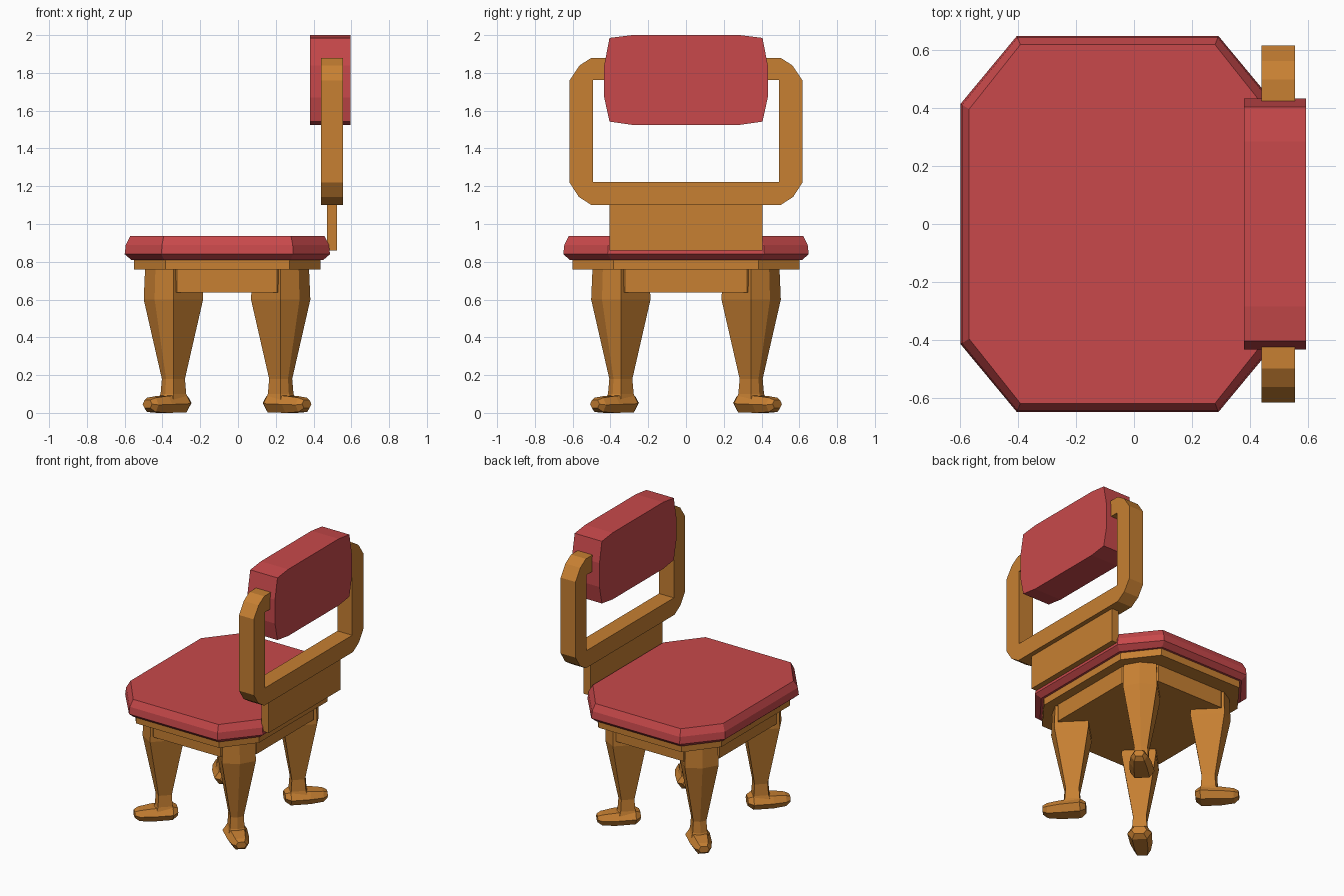
import bpy, bmesh, math
from mathutils import Vector

if "Cube" in bpy.data.objects:
    bpy.data.objects.remove(bpy.data.objects["Cube"])


def material(name, rgb):
    m = bpy.data.materials.new(name)
    m.diffuse_color = (*rgb, 1)
    m.use_nodes = True
    m.node_tree.nodes["Principled BSDF"].inputs["Base Color"].default_value = m.diffuse_color
    return m


RED = material("red upholstery", (0.58, 0.066, 0.07))
WOOD = material("warm wood", (0.57, 0.215, 0.032))


def loft(name, rings, mat):
    """Solid skinned through rings of equal point count, capped at both ends."""
    bm = bmesh.new()
    vr = [[bm.verts.new(p) for p in r] for r in rings]
    n = len(vr[0])
    for a, b in zip(vr, vr[1:]):
        for i in range(n):
            j = (i + 1) % n
            bm.faces.new((a[i], a[j], b[j], b[i]))
    bm.faces.new(vr[0])
    bm.faces.new(vr[-1])
    bmesh.ops.recalc_face_normals(bm, faces=bm.faces)
    me = bpy.data.meshes.new(name)
    bm.to_mesh(me)
    bm.free()
    me.materials.append(mat)
    ob = bpy.data.objects.new(name, me)
    bpy.context.collection.objects.link(ob)
    return ob


def octagon(x0, x1, y, z, cx, cy):
    """Rectangle with chamfered corners, at height z."""
    return [Vector((px, py, z)) for px, py in (
        (x0, y - cy), (x0, cy - y), (x0 + cx, -y), (x1 - cx, -y),
        (x1, cy - y), (x1, y - cy), (x1 - cx, y), (x0 + cx, y))]


def seat_ring(d, z):
    return octagon(-0.60 + d, 0.487 - d, 0.65 - d, z, 0.195 - 0.6 * d, 0.235 - 0.4 * d)


def extrude_x(name, yz, x0, x1, mat):
    return loft(name, [[(x, y, z) for y, z in yz] for x in (x0, x1)], mat)


# Seat: cushion, plate and apron
loft("seat_cushion", [seat_ring(0.035, 0.81), seat_ring(0, 0.84),
                      seat_ring(0.006, 0.89), seat_ring(0.03, 0.937)], RED)
loft("seat_plate", [seat_ring(0.05, 0.76), seat_ring(0.05, 0.812)], WOOD)
loft("seat_apron", [octagon(-0.488, 0.372, 0.492, z, 0.165, 0.17)
                    for z in (0.637, 0.765)], WOOD)

# Legs: five-sided with an outward ridge, feet pointing out along the diagonals
H = math.sqrt(0.5)
for sx, xname in ((-1, "left"), (1, "right")):
    for sy, yname in ((-1, "front"), (1, "back")):
        cx, cy = -0.058 + sx * 0.284, sy * 0.345

        def place(r, t, z):
            # r = outward along the diagonal, t = sideways
            return (cx + sx * (r + t) * H, cy + sy * (r - t) * H, z)

        rings = []
        for z, s in ((0.765, 0.150), (0.6, 0.157), (0.18, 0.061), (0.10, 0.068), (0.05, 0.09)):
            q = s * H
            rings.append([place(r, t, z) for r, t in (
                (-q, -q), (q, -q), (q * 1.27, 0), (q, q), (-q, q))])
        loft(f"{yname}_{xname}_leg", rings, WOOD)

        rings = []
        for r, w, lo, hi in ((-0.085, 0.05, 0.025, 0.08), (-0.05, 0.08, 0.003, 0.095),
                             (0.08, 0.072, 0.0, 0.09), (0.165, 0.055, 0.005, 0.08),
                             (0.195, 0.035, 0.025, 0.068)):
            mid = (lo + hi) / 2
            rings.append([place(r, t, z) for t, z in (
                (-w, mid), (-w * 0.6, lo), (w * 0.6, lo),
                (w, mid), (w * 0.6, hi), (-w * 0.6, hi))])
        loft(f"{yname}_{xname}_foot", rings, WOOD)

# Back support panel
extrude_x("back_support", [(-0.405, 0.86), (0.405, 0.86), (0.405, 1.11), (-0.405, 1.11)],
          0.47, 0.525, WOOD)

# Open back frame: half outline mirrored into one U-shaped profile
outer = [(0.50, 1.10), (0.567, 1.143), (0.617, 1.22), (0.617, 1.76),
         (0.563, 1.84), (0.50, 1.88), (0.41, 1.88)]
inner = [(0.41, 1.763), (0.492, 1.763), (0.492, 1.223)]
half = outer + inner
extrude_x("back_frame", half + [(-y, z) for y, z in reversed(half)], 0.44, 0.557, WOOD)

# Back cushion
side = [(0.285, 1.525), (0.405, 1.542), (0.433, 1.67), (0.433, 1.84),
        (0.405, 1.985), (0.285, 2.0)]
extrude_x("back_cushion", side + [(-y, z) for y, z in reversed(side)], 0.38, 0.595, RED)
